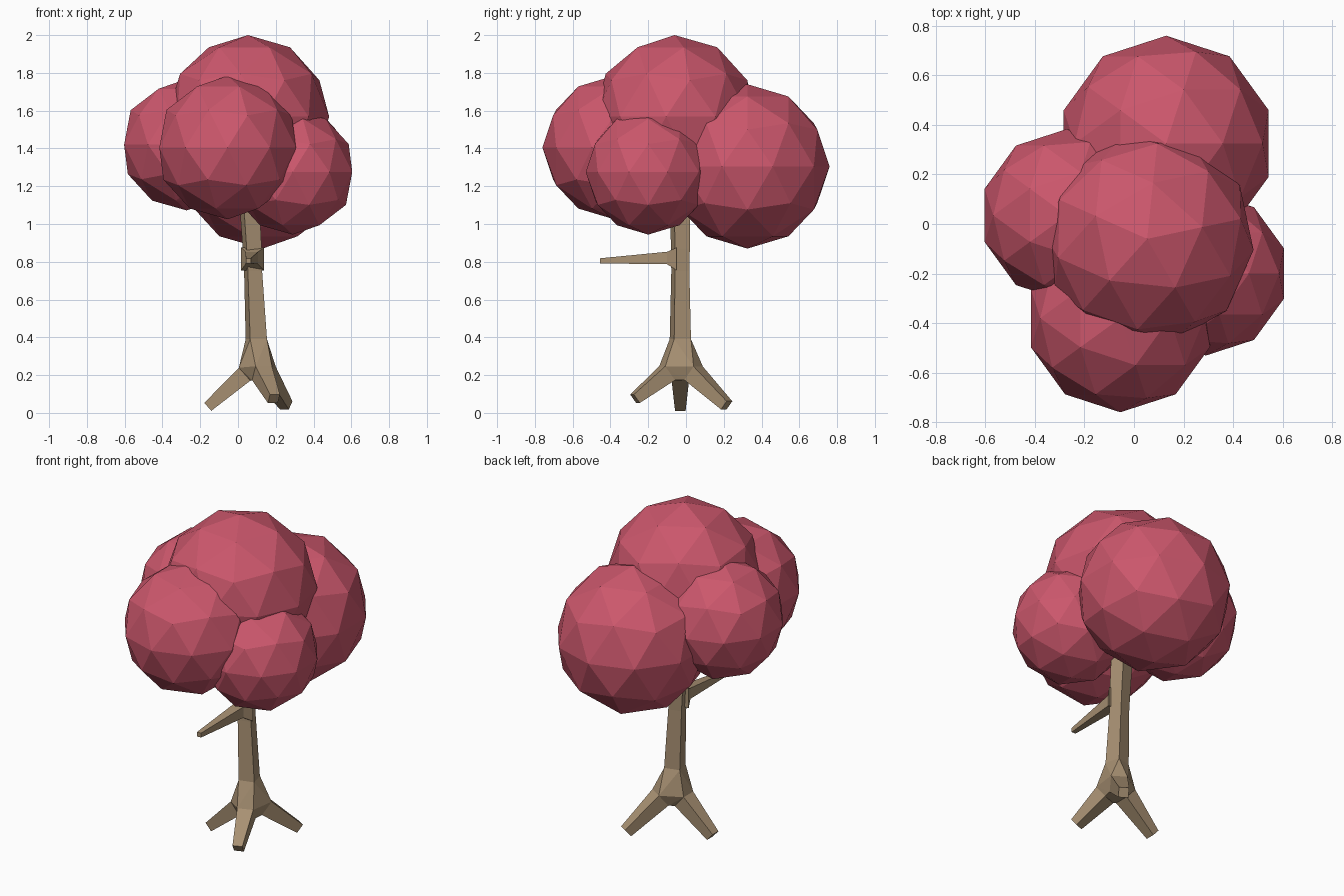
import bpy, bmesh, math
from mathutils import Vector

cube = bpy.data.objects.get("Cube")
if cube:
    bpy.data.objects.remove(cube, do_unlink=True)


def material(name, rgb):
    mat = bpy.data.materials.new(name)
    mat.use_nodes = True
    mat.diffuse_color = (*rgb, 1)
    mat.node_tree.nodes["Principled BSDF"].inputs["Base Color"].default_value = (*rgb, 1)
    return mat


leaf_red = material("leaf red", (0.60, 0.095, 0.15))
bark_brown = material("bark brown", (0.39, 0.28, 0.17))


def finish(bm, name, mat):
    bmesh.ops.recalc_face_normals(bm, faces=bm.faces)
    mesh = bpy.data.meshes.new(name)
    bm.to_mesh(mesh)
    bm.free()
    mesh.materials.append(mat)
    obj = bpy.data.objects.new(name, mesh)
    bpy.context.collection.objects.link(obj)
    return obj


def square(centre, direction, side, twist=0):
    """Corners of a square that faces along direction."""
    d = Vector(direction).normalized()
    if abs(d.z) > 0.95:
        u = Vector((math.cos(twist), math.sin(twist), 0))
    else:
        u = Vector((-d.y, d.x, 0)).normalized()
    v = d.cross(u).normalized()
    u = v.cross(d)
    h = side / 2
    return [Vector(centre) + u * a * h + v * b * h
            for a, b in ((-1, -1), (1, -1), (1, 1), (-1, 1))]


def limb(name, rings):
    """Square tube through a row of rings."""
    bm = bmesh.new()
    rows = [[bm.verts.new(p) for p in ring] for ring in rings]
    for a, b in zip(rows, rows[1:]):
        for i in range(4):
            j = (i + 1) % 4
            bm.faces.new((a[i], a[j], b[j], b[i]))
    bm.faces.new(rows[0])
    bm.faces.new(rows[-1])
    return finish(bm, name, bark_brown)


# Trunk, leaning slightly as it rises
UP = (0, 0, 1)
TWIST = math.radians(15)
trunk = [square((x, -0.03, z), UP, side, TWIST) for x, z, side in
         ((0.097, 0.39, 0.092), (0.08, 0.75, 0.078), (0.075, 0.87, 0.082), (0.055, 1.2, 0.088))]
limb("trunk", trunk)

# Roots: base centre and tip centre
roots = {
    "right_root": ((0.035, -0.03, 0.205), (-0.16, -0.03, 0.032)),
    "front_root": ((0.127, -0.10, 0.21), (0.19, -0.27, 0.075)),
    "back_root": ((0.145, 0.04, 0.21), (0.255, 0.215, 0.04)),
}
flare_points = list(trunk[0])
for name, (base, tip) in roots.items():
    run = Vector(tip) - Vector(base)
    start = square(base, run, 0.092)
    limb(name, [start, square(tip, run, 0.056)])
    flare_points += start

# Flare that joins the trunk to the roots
bm = bmesh.new()
for p in flare_points:
    bm.verts.new(p)
bmesh.ops.convex_hull(bm, input=bm.verts)
finish(bm, "root_flare", bark_brown)

# Side branch with a wider collar at the trunk
FORWARD = (0, -1, 0)
limb("branch", [square((x, y, z), FORWARD, side) for x, y, z, side in
                ((0.077, -0.05, 0.815, 0.12), (0.073, -0.10, 0.82, 0.066), (0.055, -0.455, 0.805, 0.027))])

# Foliage: faceted balls
balls = {
    "top_foliage": ((0.053, -0.06, 1.568), 0.432, 12),
    "back_foliage": ((0.13, 0.325, 1.305), 0.435, 0),
    "front_foliage": ((-0.055, -0.38, 1.405), 0.38, 0),
    "right_foliage": ((-0.272, 0.035, 1.42), 0.348, 0),
    "left_foliage": ((0.29, -0.2, 1.275), 0.331, 0),
}
for name, (centre, radius, turn) in balls.items():
    bm = bmesh.new()
    bmesh.ops.create_icosphere(bm, subdivisions=2, radius=radius)
    ball = finish(bm, name, leaf_red)
    ball.location = centre
    ball.rotation_euler.z = math.radians(turn)
